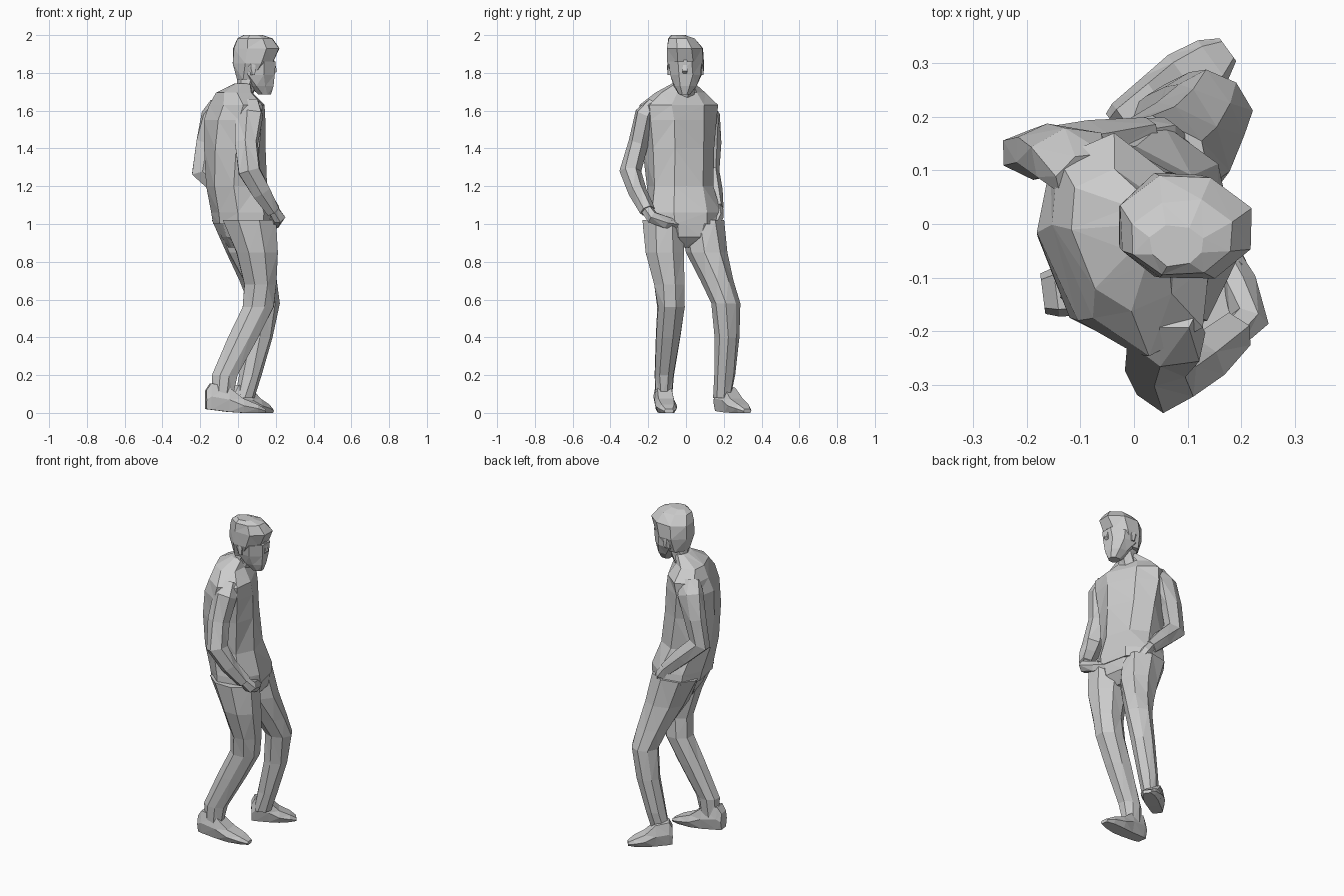
import bpy, bmesh, math, random
from mathutils import Vector

random.seed(4)


def loft(name, rings, ref=None, sides=8, boxy=1.0, jitter=0.004):
    """Skin closed rings (x, y, z, ra, rb[, yaw]).
    Without ref the rings are horizontal; with ref they are square to the path and ra points along ref."""
    bm = bmesh.new()
    pts = [Vector(r[:3]) for r in rings]
    loops = []
    for i, r in enumerate(rings):
        if ref is None:
            yaw = math.radians(r[5] if len(r) > 5 else 0)
            a = Vector((math.cos(yaw), math.sin(yaw), 0))
            t = Vector((0, 0, 1))
        else:
            t = pts[min(i + 1, len(pts) - 1)] - pts[max(i - 1, 0)]
            if ref == (0, 0, 1):
                t.z = 0
            t.normalize()
            f = Vector(ref)
            a = (f - t * f.dot(t)).normalized()
        b = t.cross(a)
        loop = []
        for k in range(sides):
            w = 2 * math.pi * (k + 0.5) / sides
            c, s = math.cos(w), math.sin(w)
            c = math.copysign(abs(c) ** boxy, c)
            s = math.copysign(abs(s) ** boxy, s)
            p = pts[i] + a * c * r[3] * 1.05 + b * s * r[4] * 1.05
            p.x += random.uniform(-jitter, jitter)
            p.y += random.uniform(-jitter, jitter)
            loop.append(bm.verts.new(p))
        loops.append(loop)
    for lo, hi in zip(loops, loops[1:]):
        for k in range(sides):
            j = (k + 1) % sides
            bm.faces.new((lo[k], lo[j], hi[j], hi[k]))
    bm.faces.new(loops[0][::-1])
    bm.faces.new(loops[-1])
    bmesh.ops.triangulate(bm, faces=[f for f in bm.faces if len(f.verts) == 4], quad_method='SHORT_EDGE')
    bmesh.ops.recalc_face_normals(bm, faces=bm.faces)
    me = bpy.data.meshes.new(name)
    bm.to_mesh(me)
    bm.free()
    ob = bpy.data.objects.new(name, me)
    bpy.context.collection.objects.link(ob)
    return ob


# Sweater: turned slightly toward the figure's left, sloping up to the collar
loft("sweater", [
    (0.030, -0.005, 1.00, 0.153, 0.195, 12),
    (0.025, -0.010, 1.06, 0.156, 0.192, 13),
    (-0.010, -0.030, 1.20, 0.148, 0.167, 18),
    (-0.018, -0.040, 1.40, 0.148, 0.180, 23),
    (-0.018, -0.040, 1.55, 0.138, 0.200, 25),
    (-0.006, -0.038, 1.63, 0.122, 0.205, 25),
    (-0.020, -0.028, 1.695, 0.085, 0.130, 25),
    (0.028, -0.012, 1.745, 0.044, 0.056, 20),
], boxy=0.87)

# Hips of the trousers
loft("hips", [
    (0.035, 0.000, 0.875, 0.080, 0.065, 10),
    (0.045, 0.000, 0.93, 0.125, 0.160, 10),
    (0.030, -0.005, 1.03, 0.147, 0.192, 12),
])

# Legs: ankle, shin, knee, thigh
loft("right_leg", [
    (-0.085, -0.115, 0.08, 0.055, 0.045),
    (-0.070, -0.115, 0.20, 0.067, 0.053),
    (0.028, -0.095, 0.40, 0.080, 0.067),
    (0.107, -0.080, 0.56, 0.082, 0.073),
    (0.120, -0.090, 0.68, 0.087, 0.082),
    (0.100, -0.112, 0.85, 0.112, 0.102),
    (0.060, -0.118, 1.02, 0.142, 0.112),
], sides=8)
loft("left_leg", [
    (0.035, 0.190, 0.08, 0.050, 0.045, 30),
    (0.065, 0.203, 0.20, 0.056, 0.054, 30),
    (0.112, 0.215, 0.40, 0.068, 0.064, 30),
    (0.138, 0.208, 0.58, 0.077, 0.072, 25),
    (0.107, 0.165, 0.70, 0.092, 0.085, 20),
    (0.055, 0.110, 0.85, 0.117, 0.103, 15),
    (0.005, 0.085, 1.02, 0.138, 0.108, 12),
], sides=8)


# Shoes: boxy rings from heel to toe, all resting on the ground
def shoe(name, heel, toe, lift):
    rings = []
    for t, h, w in ((0, 0.10, 0.036), (0.08, 0.14, 0.044), (0.38, 0.13, 0.050),
                    (0.62, 0.075, 0.055), (0.86, 0.045, 0.045), (1.0, 0.02, 0.025)):
        x, y = (heel[k] + (toe[k] - heel[k]) * t for k in (0, 1))
        base = lift * max(0, 1 - t * 2)
        rings.append((x, y, base + h / 2, h / 1.96, w))
    loft(name, rings, ref=(0, 0, 1), sides=6, boxy=0.5, jitter=0)


shoe("right_shoe", (-0.170, -0.130), (0.145, -0.09), 0.02)
shoe("left_shoe", (-0.03, 0.175), (0.175, 0.325), 0.01)

# Arms: bent elbows, hands resting at the trouser pockets
arms = {
    "right_sleeve": [
        (0.060, -0.165, 1.640, 0.060, 0.035),
        (0.062, -0.210, 1.58, 0.075, 0.058),
        (0.045, -0.252, 1.43, 0.064, 0.054),
        (0.058, -0.293, 1.28, 0.062, 0.053),
        (0.120, -0.258, 1.17, 0.052, 0.047),
        (0.185, -0.205, 1.07, 0.040, 0.038)],
    "right_hand": [
        (0.175, -0.215, 1.09, 0.030, 0.030),
        (0.212, -0.180, 1.035, 0.036, 0.036),
        (0.195, -0.110, 1.01, 0.030, 0.036),
        (0.165, -0.050, 1.00, 0.020, 0.026)],
    "left_sleeve": [
        (-0.095, 0.095, 1.640, 0.055, 0.035),
        (-0.120, 0.130, 1.57, 0.075, 0.050),
        (-0.160, 0.138, 1.43, 0.064, 0.048),
        (-0.190, 0.132, 1.28, 0.062, 0.045),
        (-0.080, 0.150, 1.18, 0.052, 0.042),
        (0.020, 0.165, 1.08, 0.040, 0.036)],
    "left_hand": [
        (0.010, 0.165, 1.10, 0.028, 0.028),
        (0.050, 0.165, 1.04, 0.036, 0.034),
        (0.090, 0.145, 0.98, 0.024, 0.026)],
}
for name, rings in arms.items():
    loft(name, rings, ref=(1, 0, 0.6), sides=6)

# Neck
loft("neck", [
    (0.020, -0.020, 1.66, 0.055, 0.062),
    (0.045, -0.010, 1.73, 0.052, 0.054),
    (0.070, -0.005, 1.80, 0.070, 0.060),
], sides=7)

# Head with the jaw tapering to the chin, and hair over the crown
loft("head", [
    (0.140, -0.008, 1.685, 0.032, 0.032),
    (0.122, -0.005, 1.73, 0.065, 0.060),
    (0.095, 0.000, 1.79, 0.100, 0.084),
    (0.090, -0.003, 1.86, 0.112, 0.090),
], sides=8)
loft("hair", [
    (0.050, 0.000, 1.765, 0.055, 0.070),
    (0.078, -0.003, 1.85, 0.106, 0.098),
    (0.097, -0.008, 1.93, 0.125, 0.098),
    (0.090, -0.025, 1.982, 0.095, 0.070),
    (0.080, -0.040, 2.00, 0.050, 0.038),
], sides=8)

# Nose and ears
loft("nose", [
    (0.180, -0.004, 1.875, 0.012, 0.012),
    (0.194, -0.006, 1.81, 0.018, 0.018),
    (0.180, -0.006, 1.795, 0.014, 0.014),
], sides=4, jitter=0)
for side, y in (("right", -0.090), ("left", 0.085)):
    loft(side + "_ear", [
        (0.080, y, 1.79, 0.012, 0.008),
        (0.075, y, 1.83, 0.022, 0.010),
        (0.075, y, 1.86, 0.016, 0.008),
    ], sides=5, jitter=0)
